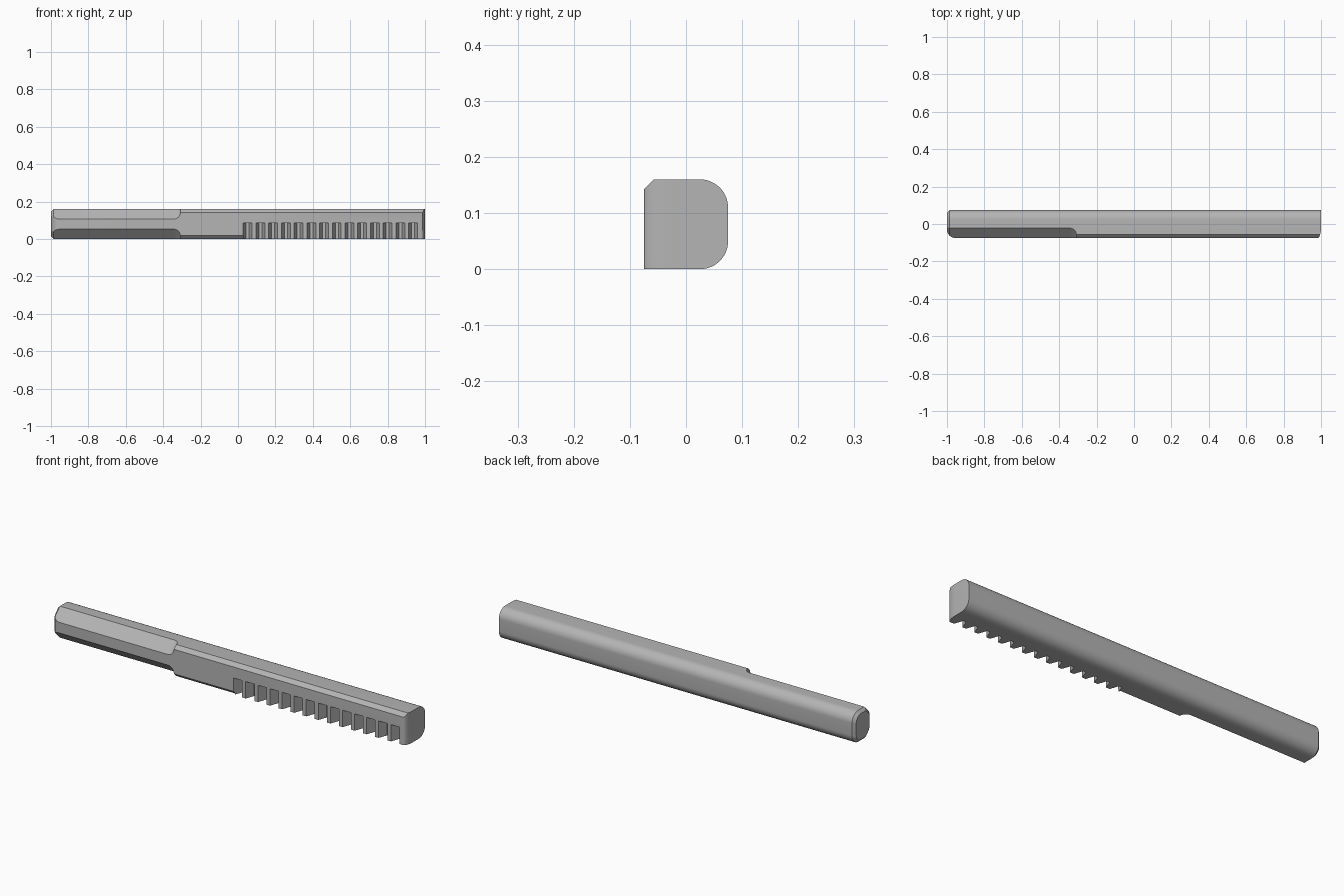
import bpy, bmesh, math
from mathutils import Vector

cube = bpy.data.objects.get("Cube")
if cube:
    bpy.data.objects.remove(cube)

HALF, TALL, ROUND = 0.075, 0.16, 0.05   # half depth, height, back corner radius
WIDE, SMALL, NONE = 0.053, 0.018, 0.0004  # front chamfer sizes

steel = bpy.data.materials.new("plain_grey")
steel.use_nodes = True
grey = (0.46, 0.46, 0.46, 1)
steel.diffuse_color = grey
steel.node_tree.nodes["Principled BSDF"].inputs["Base Color"].default_value = grey


def section(x, low, high, inset=0.0, steps=12):
    """Cross-section: chamfered front corners, rounded back corners."""
    f, b = -HALF + inset, HALF - inset
    z0, z1, r = inset, TALL - inset, ROUND - inset
    low, high = low - 0.586 * inset, high - 0.586 * inset
    pts = [(f, z0 + low), (f + low, z0)]
    for cz, start in ((z0 + r, -90), (z1 - r, 0)):
        for i in range(steps + 1):
            a = math.radians(start + 90 * i / steps)
            pts.append((b - r + r * math.cos(a), cz + r * math.sin(a)))
    pts += [(f + high, z1), (f, z1 - high)]
    return [Vector((x, y, z)) for y, z in pts]


def make_object(name, bm):
    bmesh.ops.recalc_face_normals(bm, faces=bm.faces)
    mesh = bpy.data.meshes.new(name)
    bm.to_mesh(mesh)
    bm.free()
    mesh.materials.append(steel)
    ob = bpy.data.objects.new(name, mesh)
    bpy.context.collection.objects.link(ob)
    return ob


def loft(bm, loops):
    rings = [[bm.verts.new(p) for p in loop] for loop in loops]
    for a, b in zip(rings, rings[1:]):
        n = len(a)
        for i in range(n):
            j = (i + 1) % n
            bm.faces.new((a[i], a[j], b[j], b[i]))
    bm.faces.new(rings[0])
    bm.faces.new(rings[-1])


def round_front_end(bm, end, out, back):
    """Shave the vertical front corner of one end along an elliptical arc."""
    side = 1 if end > 0 else -1
    arc = []
    for i in range(7):
        a = math.radians(15 * i)
        arc.append(Vector((end - side * out * (1 - math.cos(a)),
                           -HALF + back * (1 - math.sin(a)), 0)))
    for p, q in zip(arc, arc[1:]):
        d = q - p
        normal = Vector((-d.y * side, d.x * side, 0)) * side
        if normal.x * side < 0:
            normal = -normal
        geom = bm.verts[:] + bm.edges[:] + bm.faces[:]
        cut = bmesh.ops.bisect_plane(bm, geom=geom, plane_co=p, plane_no=normal,
                                     dist=1e-6, clear_outer=True)
        edges = [e for e in cut["geom_cut"]
                 if isinstance(e, bmesh.types.BMEdge) and e.is_boundary]
        bmesh.ops.holes_fill(bm, edges=edges, sides=0)


# Bar: bevelled end, wide chamfers, curved run-out, then the toothed half
bar = bmesh.new()
loops = [section(-1, WIDE, WIDE, 0.014), section(-0.986, WIDE, WIDE)]
run = WIDE - SMALL
for i in range(9):
    a = math.radians(90 * i / 8)
    c = WIDE - run * (1 - math.cos(a))
    loops.append(section(-0.343 + run * math.sin(a), c, c))
loops += [section(0.03, SMALL, SMALL), section(0.031, NONE, SMALL),
          section(1, NONE, SMALL)]
loft(bar, loops)
round_front_end(bar, -1, 0.045, 0.045)
round_front_end(bar, 1, 0.018, 0.055)
rack_bar = make_object("rack_bar", bar)

# Tapered grooves between the teeth
cutters = bmesh.new()
FLOOR, MOUTH, SLOPE = -0.03, 0.048, 0.016
for i in range(14):
    x = 0.028 + 0.068 * i
    extra = SLOPE * 0.5
    outline = [(x - extra, -HALF - 0.0225), (x + MOUTH + extra, -HALF - 0.0225),
               (x + MOUTH - SLOPE, FLOOR), (x + SLOPE, FLOOR)]
    loft(cutters, [[Vector((px, py, z)) for px, py in outline] for z in (-0.05, 0.086)])
groove_cutter = make_object("groove_cutter", cutters)
groove_cutter.hide_render = True

bpy.context.view_layer.objects.active = rack_bar
rack_bar.select_set(True)
mod = rack_bar.modifiers.new("grooves", "BOOLEAN")
mod.operation = "DIFFERENCE"
mod.solver = "EXACT"
mod.object = groove_cutter
bpy.ops.object.modifier_apply(modifier=mod.name)
bpy.data.objects.remove(groove_cutter)

bpy.ops.object.shade_smooth_by_angle(angle=math.radians(22))
